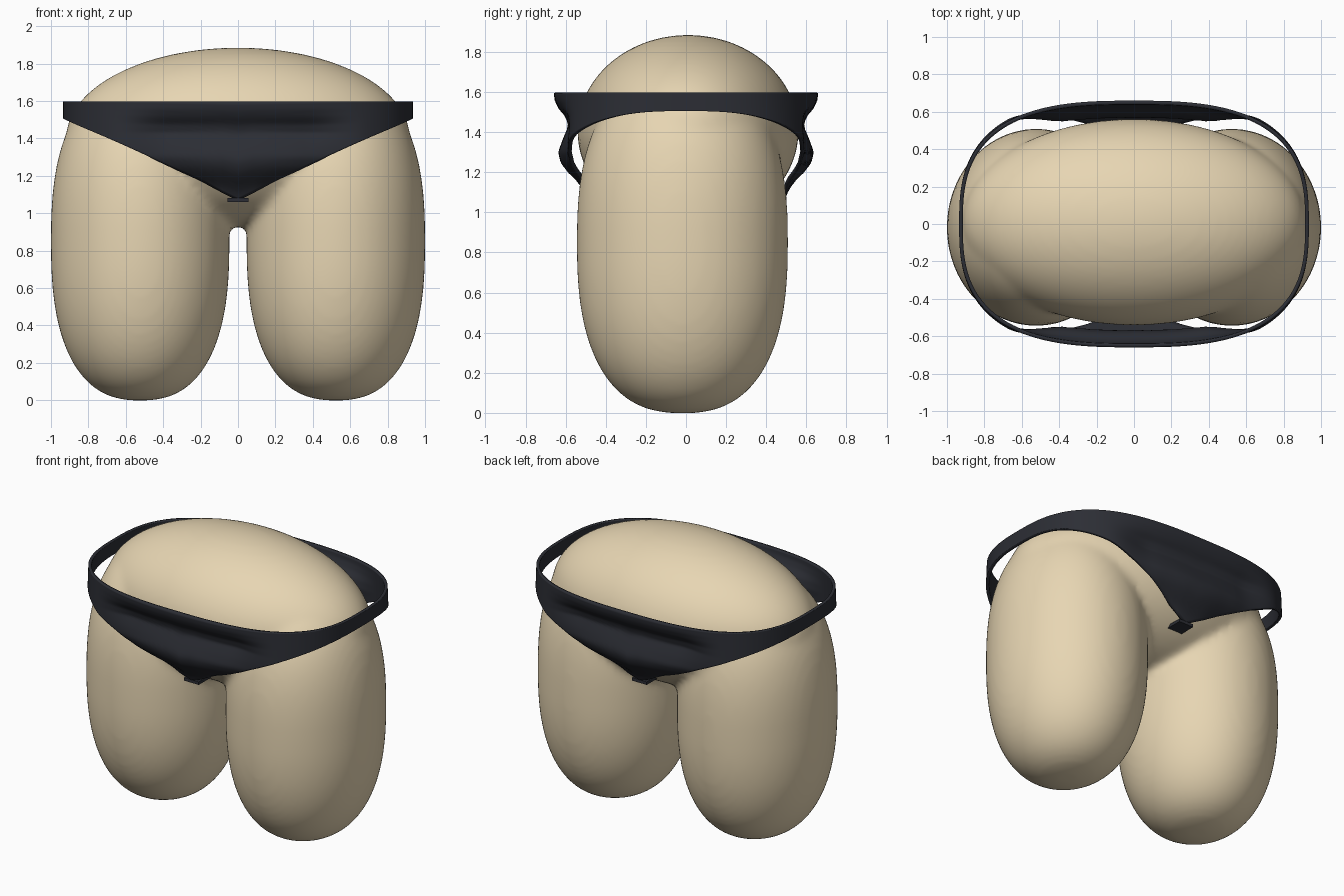
import bpy, bmesh, math

if "Cube" in bpy.data.objects:
    bpy.data.objects.remove(bpy.data.objects["Cube"])


def material(name, color):
    m = bpy.data.materials.new(name)
    m.diffuse_color = color
    m.use_nodes = True
    m.node_tree.nodes["Principled BSDF"].inputs["Base Color"].default_value = m.diffuse_color
    return m


def make_object(name, bm, mat):
    mesh = bpy.data.meshes.new(name)
    bmesh.ops.recalc_face_normals(bm, faces=bm.faces)
    bm.to_mesh(mesh)
    bm.free()
    obj = bpy.data.objects.new(name, mesh)
    bpy.context.collection.objects.link(obj)
    mesh.materials.append(mat)
    for p in mesh.polygons:
        p.use_smooth = True
    return obj


def spow(v, e):
    return math.copysign(abs(v) ** e, v)


def lerp_table(table, t):
    for (a, fa), (b, fb) in zip(table, table[1:]):
        if t <= b:
            return fa + (fb - fa) * max(0, t - a) / (b - a)
    return table[-1][1]


def smoothstep(a, b, t):
    t = min(1, max(0, (t - a) / (b - a)))
    return t * t * (3 - 2 * t)


def add_ovoid(bm, centre, radii, n):
    # n = 2 is an ellipsoid, larger n gives fuller ends
    verts = bmesh.ops.create_uvsphere(bm, u_segments=64, v_segments=48, radius=1)["verts"]
    for v in verts:
        r = math.hypot(v.co.x, v.co.y)
        k = r ** (2 / n) / r if r > 1e-5 else 0
        v.co = (centre[0] + radii[0] * v.co.x * k,
                centre[1] + radii[1] * v.co.y * k,
                centre[2] + radii[2] * spow(v.co.z, 2 / n))


skin = material("tan", (0.80, 0.67, 0.45, 1))
cloth = material("black_cloth", (0.025, 0.027, 0.035, 1))

# Body: hips and two thighs fused with soft creases
bm = bmesh.new()
add_ovoid(bm, (0, 0.01, 1.405), (0.92, 0.552, 0.48), 2)
for s in (-1, 1):
    add_ovoid(bm, (s * 0.523, -0.018, 0.85), (0.478, 0.527, 0.852), 2.5)
body = make_object("body", bm, skin)
remesh = body.modifiers.new("fuse", 'REMESH')
remesh.mode = 'VOXEL'
remesh.voxel_size = 0.022
remesh.use_smooth_shade = True
soft = body.modifiers.new("soften", 'SMOOTH')
soft.factor = 0.5
soft.iterations = 12

# Briefs: waist loop dropping to a point at front and back
RX, RY, N = 0.925, 0.65, 2.8
HEM = [(0, 1.07), (0.05, 1.095), (0.2, 1.18), (0.47, 1.30), (0.7, 1.405), (0.85, 1.47), (0.935, 1.51)]
DEPTH = [(1.07, 0.49), (1.15, 0.53), (1.2, 0.585), (1.25, 0.625), (1.3, 0.637), (1.36, 0.615),
         (1.43, 0.585), (1.48, 0.60), (1.52, 0.635), (1.56, 0.655), (1.6, 0.66)]
COLS, ROWS = 192, 28
bm = bmesh.new()
grid = []
for i in range(COLS):
    a = 2 * math.pi * i / COLS
    x, y = RX * spow(math.cos(a), 2 / N), RY * spow(math.sin(a), 2 / N)
    ax = abs(x)
    hem = lerp_table(HEM, ax)
    side = smoothstep(0.35, 0.68, ax)
    col = []
    for j in range(ROWS + 1):
        v = j / ROWS
        z = 1.597 + (hem - 1.597) * v
        k = lerp_table(DEPTH, z) / 0.66
        k += (1.0 + 0.02 * v - k) * side
        k -= 0.05 * v ** 4 * (1 - side) * smoothstep(0.02, 0.25, ax)
        col.append(bm.verts.new((x, y * k, z)))
    grid.append(col)
for i in range(COLS):
    c, d = grid[i], grid[(i + 1) % COLS]
    for j in range(ROWS):
        bm.faces.new((c[j], d[j], d[j + 1], c[j + 1]))
briefs = make_object("briefs", bm, cloth)
solid = briefs.modifiers.new("thickness", 'SOLIDIFY')
solid.thickness = 0.02
solid.offset = 0
bpy.context.view_layer.objects.active = briefs
briefs.select_set(True)
bpy.ops.object.shade_smooth_by_angle(angle=math.radians(40))

# Gusset: narrow strip joining the front and back points
bm = bmesh.new()
bmesh.ops.create_cube(bm, size=1)
for v in bm.verts:
    v.co = (v.co.x * 0.11, v.co.y * 1.0, v.co.z * 0.02 + 1.07)
gusset = make_object("gusset", bm, cloth)
for p in gusset.data.polygons:
    p.use_smooth = False
